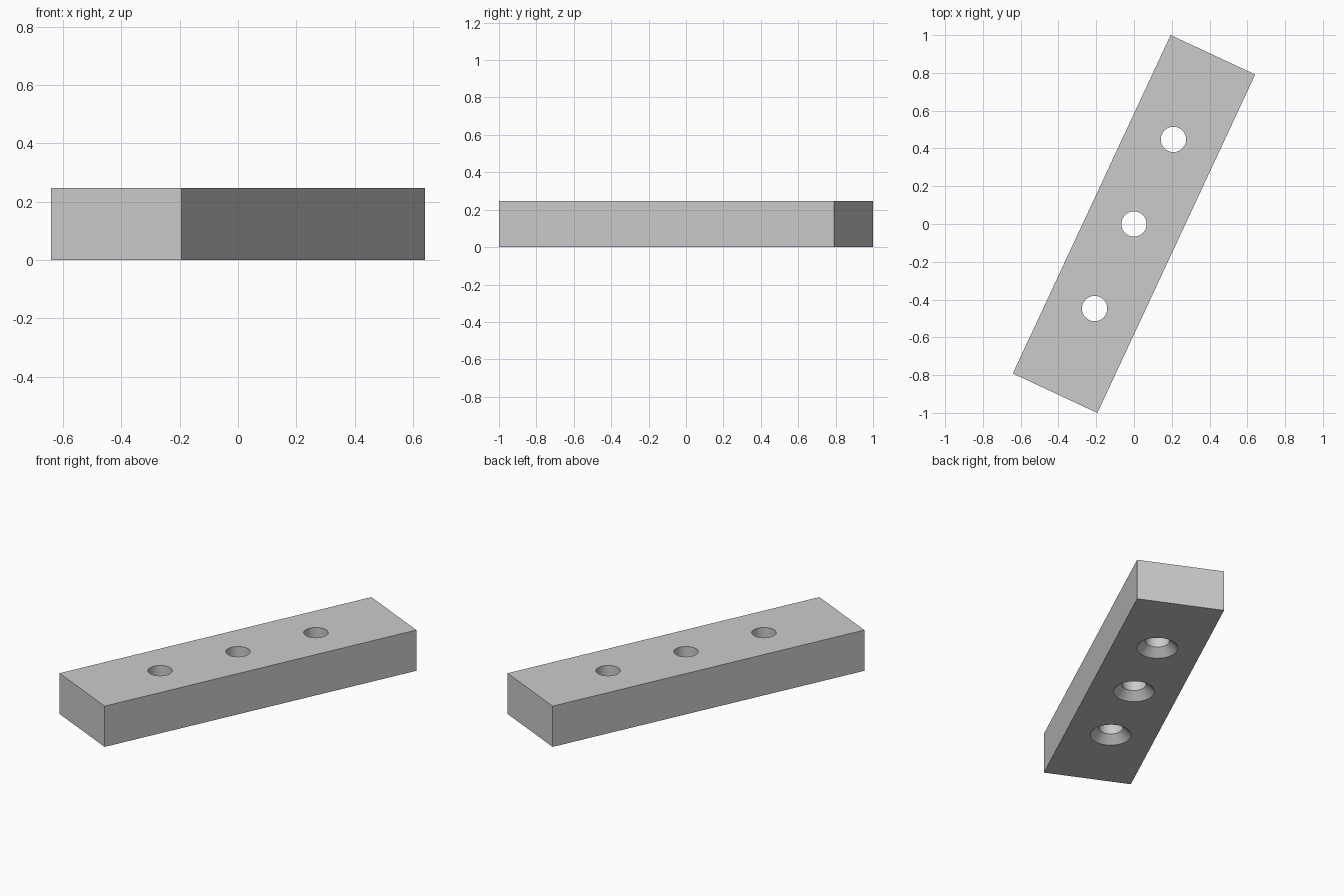
import bpy, bmesh, math
from mathutils import Matrix, Vector

LENGTH, WIDTH, HEIGHT = 1.977, 0.494, 0.247
ANGLE = math.radians(65)
PITCH = 0.494
HOLE_R, SINK_R, SINK_DEPTH = 0.067, 0.1125, 0.045
SEGMENTS = 64

old = bpy.data.objects.get("Cube")
if old:
    bpy.data.objects.remove(old, do_unlink=True)

grey = bpy.data.materials.new("plain grey")
grey.use_nodes = True
colour = (0.6, 0.6, 0.6, 1)
grey.diffuse_color = colour
grey.node_tree.nodes["Principled BSDF"].inputs["Base Color"].default_value = colour


def make_object(name, bm):
    bmesh.ops.recalc_face_normals(bm, faces=bm.faces)
    mesh = bpy.data.meshes.new(name)
    bm.to_mesh(mesh)
    bm.free()
    mesh.materials.append(grey)
    obj = bpy.data.objects.new(name, mesh)
    bpy.context.collection.objects.link(obj)
    return obj


def add_lathe(bm, profile, centre):
    """Closed solid of revolution from (radius, height) points."""
    rings = []
    for r, z in profile:
        rings.append([bm.verts.new(centre + Vector((r * math.cos(a), r * math.sin(a), z)))
                      for a in (math.tau * i / SEGMENTS for i in range(SEGMENTS))])
    for low, high in zip(rings, rings[1:]):
        for i in range(SEGMENTS):
            j = (i + 1) % SEGMENTS
            bm.faces.new((low[i], low[j], high[j], high[i]))
    bm.faces.new(rings[0][::-1])
    bm.faces.new(rings[-1])


# Rectangular bar, turned about the vertical axis
turn = Matrix.Rotation(ANGLE, 4, "Z")
bm = bmesh.new()
bmesh.ops.create_cube(bm, size=1, matrix=turn @ Matrix.Translation((0, 0, HEIGHT / 2))
                      @ Matrix.Diagonal((LENGTH, WIDTH, HEIGHT, 1)))
bar = make_object("drilled_bar", bm)

# Three through holes, countersunk from below
extra = 0.02
flare = (SINK_R - HOLE_R) / SINK_DEPTH
profile = [(SINK_R + extra * flare, -extra), (HOLE_R, SINK_DEPTH), (HOLE_R, HEIGHT + extra)]
bm = bmesh.new()
for step in (-1, 0, 1):
    add_lathe(bm, profile, turn @ Vector((step * PITCH, 0, 0)))
cutter = make_object("hole_cutter", bm)
cutter.hide_render = True

cut = bar.modifiers.new("holes", "BOOLEAN")
cut.operation = "DIFFERENCE"
cut.solver = "EXACT"
cut.object = cutter

bpy.ops.object.select_all(action="DESELECT")
bar.select_set(True)
bpy.context.view_layer.objects.active = bar
bpy.ops.object.modifier_apply(modifier=cut.name)
bpy.data.objects.remove(cutter, do_unlink=True)

# Smooth hole walls with crisp rims
bpy.ops.object.shade_smooth_by_angle(angle=math.radians(30))
